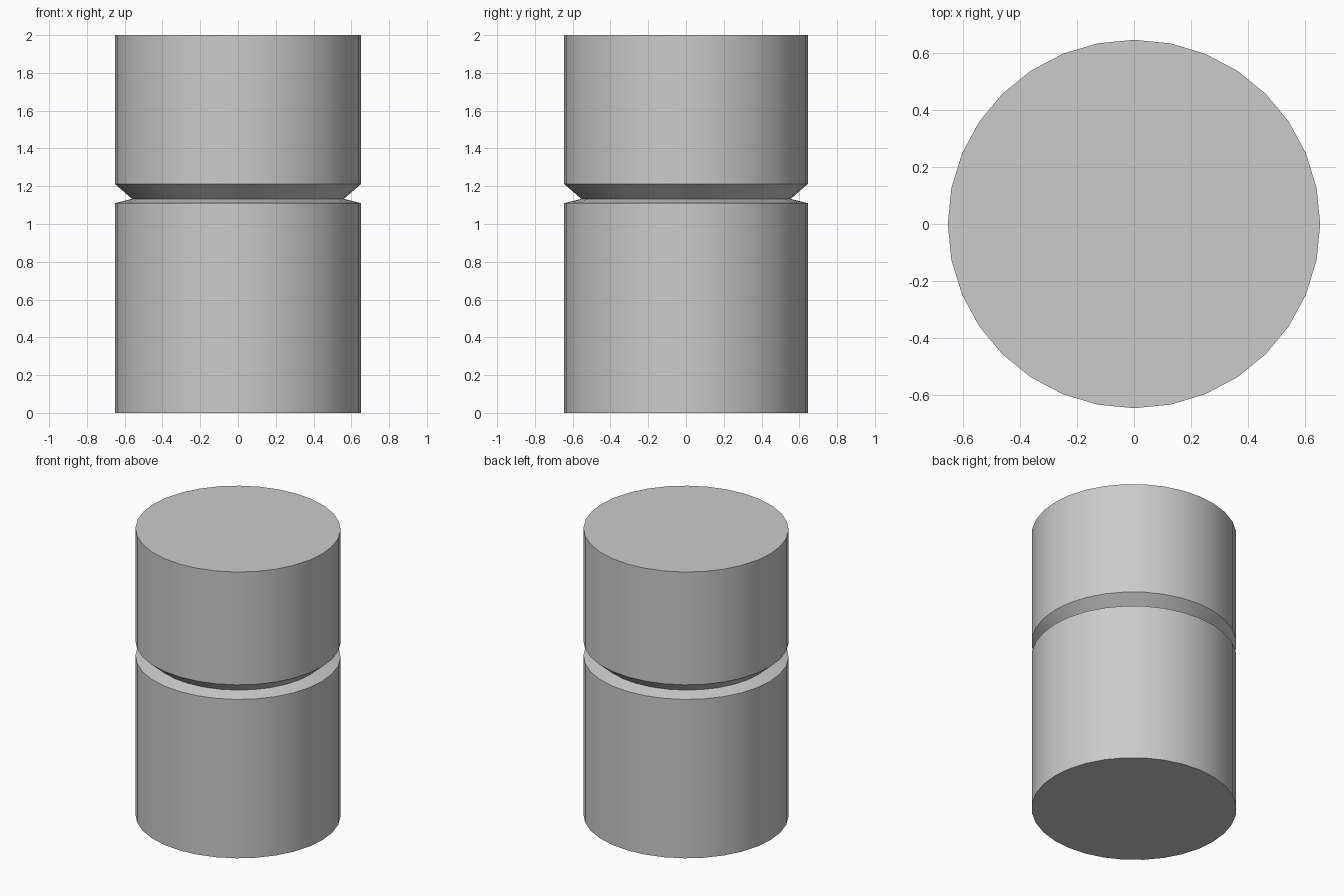
import bpy, bmesh, math

if "Cube" in bpy.data.objects:
    bpy.data.objects.remove(bpy.data.objects["Cube"])

SIDES = 32
RX, RY = 0.652, 0.645   # slightly oval outline
NECK = 0.86             # groove depth as a fraction of the outline

# Profile from bottom to top: (outline scale, height)
profile = [(1, 0), (1, 1.11), (NECK, 1.133), (1, 1.212), (1, 2)]

bm = bmesh.new()

# One ring of vertices per profile point
rings = []
for s, z in profile:
    angles = [2 * math.pi * i / SIDES for i in range(SIDES)]
    rings.append([bm.verts.new((s * RX * math.cos(a), s * RY * math.sin(a), z))
                  for a in angles])

# Walls
for low, high in zip(rings, rings[1:]):
    for i in range(SIDES):
        j = (i + 1) % SIDES
        bm.faces.new((low[i], low[j], high[j], high[i]))

# End caps
bm.faces.new(rings[0][::-1])
bm.faces.new(rings[-1])

mesh = bpy.data.meshes.new("grooved_cylinder")
bm.to_mesh(mesh)
bm.free()
body = bpy.data.objects.new("grooved_cylinder", mesh)
bpy.context.collection.objects.link(body)

# Smooth walls, crisp rims and groove
bpy.context.view_layer.objects.active = body
body.select_set(True)
bpy.ops.object.shade_smooth_by_angle(angle=math.radians(30))
# The shallow lower groove edge stays crisp too
for e in mesh.edges:
    a, b = (mesh.vertices[v].co.z for v in e.vertices)
    if abs(a - b) < 1e-5:
        e.use_edge_sharp = True
